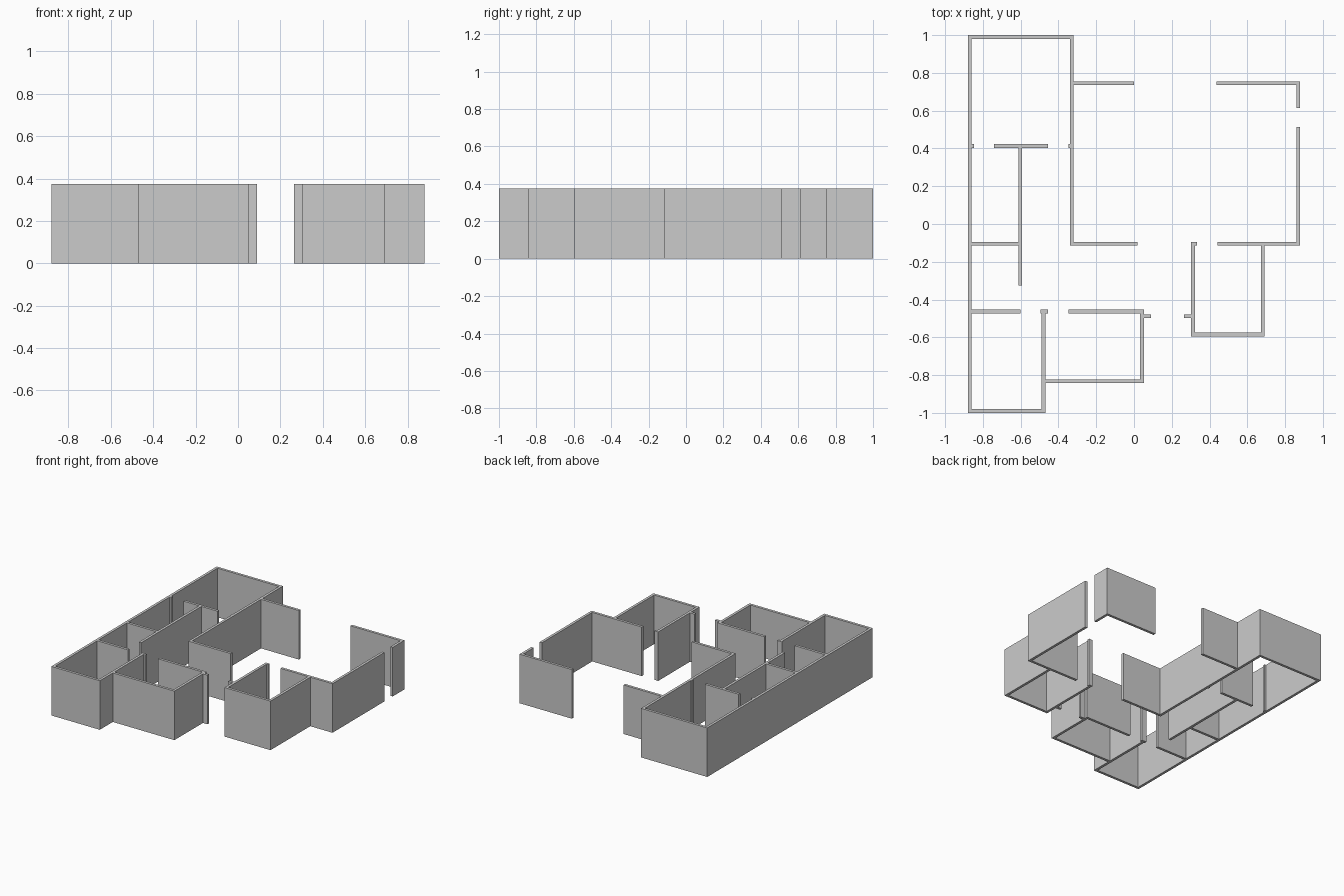
import bpy, bmesh

HEIGHT = 0.375
T = 0.01  # half of the wall thickness


def walls(name, segments):
    """Merge axis-aligned wall centre lines (x0, y0, x1, y1) into one solid."""
    rects = []
    for x0, y0, x1, y1 in segments:
        tx, ty = (T, 0) if x0 == x1 else (0, T)
        rects.append((x0 - tx, y0 - ty, x1 + tx, y1 + ty))
    xs = sorted({round(v, 4) for r in rects for v in (r[0], r[2])})
    ys = sorted({round(v, 4) for r in rects for v in (r[1], r[3])})
    bm = bmesh.new()
    grid = {}

    def vert(i, j):
        if (i, j) not in grid:
            grid[i, j] = bm.verts.new((xs[i], ys[j], 0))
        return grid[i, j]

    for i in range(len(xs) - 1):
        for j in range(len(ys) - 1):
            cx, cy = (xs[i] + xs[i + 1]) / 2, (ys[j] + ys[j + 1]) / 2
            if any(a < cx < c and b < cy < d for a, b, c, d in rects):
                bm.faces.new([vert(i, j), vert(i + 1, j),
                              vert(i + 1, j + 1), vert(i, j + 1)])
    mesh = bpy.data.meshes.new(name)
    bm.to_mesh(mesh)
    bm.free()
    ob = bpy.data.objects.new(name, mesh)
    bpy.context.collection.objects.link(ob)
    # Raise the floor plan to full wall height
    mod = ob.modifiers.new("wall_height", 'SOLIDIFY')
    mod.thickness = HEIGHT
    mod.offset = 1
    return ob


# West wing: long outer wall, bedrooms, corridor and front rooms
walls("west_wing_walls", [
    (-0.87, -1.0, -0.87, 1.0),         # long outer wall
    (-0.88, 0.99, -0.32, 0.99),        # back wall
    (-0.33, -0.115, -0.33, 1.0),       # wall to the living room
    (-0.33, 0.745, 0.0, 0.745),        # living room back wall
    (-0.33, -0.105, 0.018, -0.105),    # living room front wall
    (-0.87, 0.413, -0.848, 0.413),     # door jambs and partition
    (-0.742, 0.413, -0.455, 0.413),
    (-0.346, 0.413, -0.33, 0.413),
    (-0.602, -0.325, -0.602, 0.413),   # middle partition
    (-0.87, -0.105, -0.602, -0.105),
    (-0.87, -0.463, -0.60, -0.463),    # front rooms
    (-0.494, -0.463, -0.454, -0.463),
    (-0.479, -1.0, -0.479, -0.453),
    (-0.88, -0.99, -0.469, -0.99),
    (-0.346, -0.463, 0.052, -0.463),
    (0.042, -0.843, 0.042, -0.453),
    (-0.479, -0.833, 0.052, -0.833),
    (0.042, -0.488, 0.09, -0.488),     # entrance jamb
])

# Back right corner
walls("back_corner_walls", [
    (0.437, 0.745, 0.88, 0.745),
    (0.87, 0.613, 0.87, 0.755),
])

# East wall and front right room
walls("east_wing_walls", [
    (0.87, -0.115, 0.87, 0.513),
    (0.441, -0.105, 0.88, -0.105),
    (0.682, -0.595, 0.682, -0.105),
    (0.302, -0.585, 0.692, -0.585),
    (0.312, -0.595, 0.312, -0.095),
    (0.312, -0.105, 0.333, -0.105),
    (0.264, -0.488, 0.312, -0.488),    # entrance jamb
])
